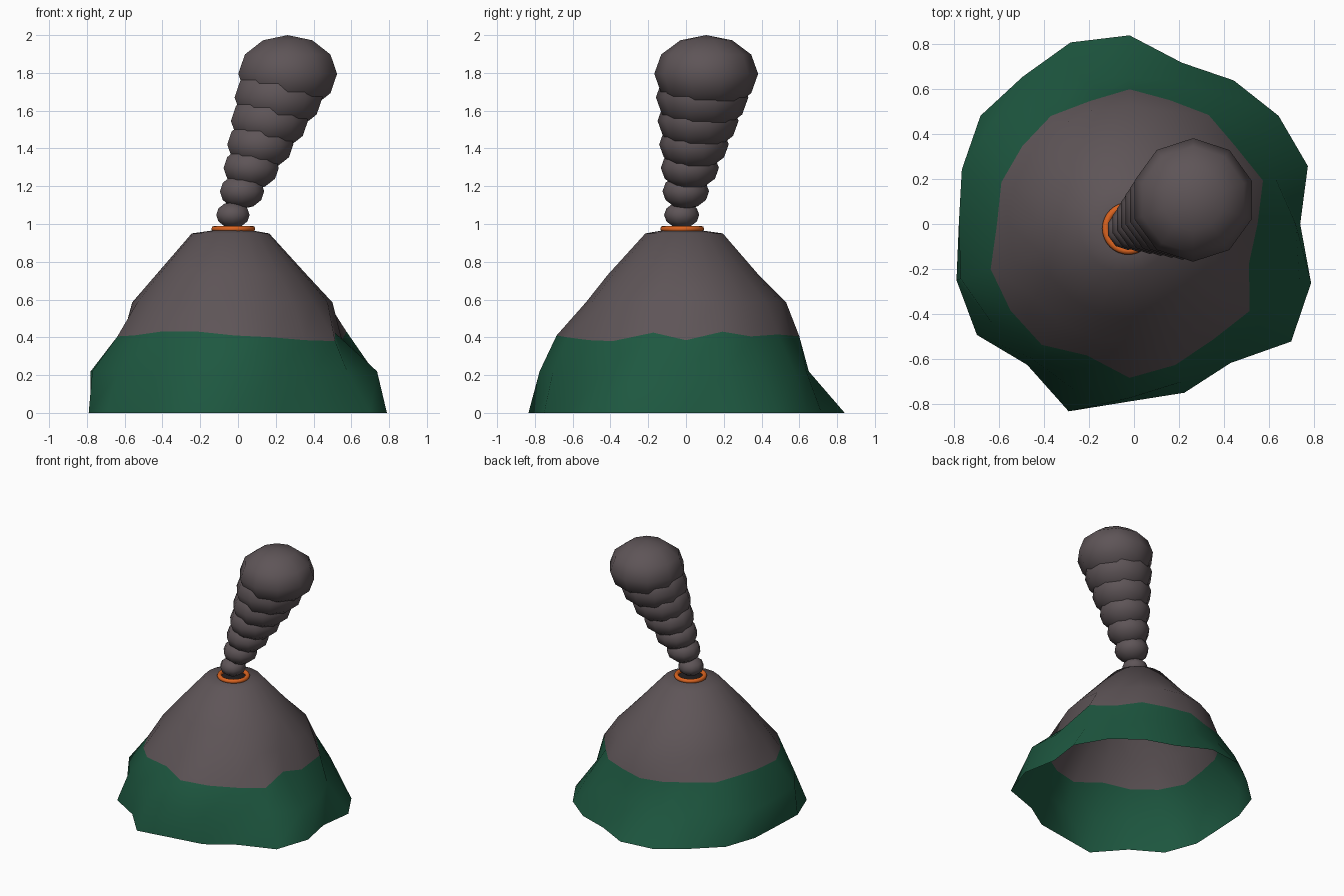
import bpy, bmesh, math
from mathutils import Matrix

if "Cube" in bpy.data.objects:
    bpy.data.objects.remove(bpy.data.objects["Cube"])

def material(name, rgb):
    m = bpy.data.materials.new(name)
    m.diffuse_color = (*rgb, 1)
    m.use_nodes = True
    m.node_tree.nodes["Principled BSDF"].inputs["Base Color"].default_value = m.diffuse_color
    return m

ROCK = material("ash grey", (0.112, 0.090, 0.096))
GREEN = material("forest green", (0.0125, 0.096, 0.051))
LAVA = material("lava orange", (0.70, 0.125, 0.014))

def finish(name, bm, mats, angle=60):
    me = bpy.data.meshes.new(name)
    bm.to_mesh(me)
    bm.free()
    ob = bpy.data.objects.new(name, me)
    bpy.context.collection.objects.link(ob)
    for m in mats:
        me.materials.append(m)
    bpy.ops.object.select_all(action='DESELECT')
    bpy.context.view_layer.objects.active = ob
    ob.select_set(True)
    bpy.ops.object.shade_smooth_by_angle(angle=math.radians(angle))
    return ob

# mountain: irregular 20-sided rings, open underneath and at the vent
N = 20
CX, CY = -0.02, 0.0
base = [.76, .835, .82, .79, .755, .84, .85, .81, .82, .785,
        .76, .81, .84, .775, .877, .79, .79, .765, .89, .85]
skirt = [.74, .68, .70, .71, .67, .65, .68, .72, .76, .785,
         .76, .79, .755, .74, .78, .775, .74, .71, .74, .795]
tree = [.57, .625, .585, .60, .58, .60, .575, .595, .59, .60,
        .59, .65, .655, .665, .615, .685, .66, .635, .66, .56]
tree_z = [.385, .43, .405, .415, .41, .405, .40, .42, .40, .42,
          .40, .405, .41, .43, .43, .41, .40, .385, .38, .425]
rings = [(base, [0] * N), (skirt, [.22] * N), (tree, tree_z)]
# (radius, height, shift towards x, shift towards y)
for r, z, sx, sy in ((.53, .585, -.01, 0), (.40, .73, -.015, -.015),
                     (.205, .95, -.02, -.01), (.11, .965, -.01, -.02)):
    radii = []
    for i in range(N):
        a = math.tau * i / N
        radii.append(r + sx * math.cos(a) + sy * math.sin(a))
    rings.append((radii, [z] * N))

bm = bmesh.new()
rows = []
for radii, zs in rings:
    rows.append([bm.verts.new((CX + radii[i] * math.cos(math.tau * i / N),
                               CY + radii[i] * math.sin(math.tau * i / N), zs[i]))
                 for i in range(N)])
for k in range(len(rows) - 1):
    for i in range(N):
        j = (i + 1) % N
        f = bm.faces.new((rows[k][i], rows[k][j], rows[k + 1][j], rows[k + 1][i]))
        f.material_index = 1 if k < 2 else 0   # green below the tree line
finish("mountain", bm, [ROCK, GREEN])

# glowing lava ring around the vent
bpy.ops.mesh.primitive_torus_add(major_radius=.1, minor_radius=.0165, major_segments=32,
                                 minor_segments=8, location=(-.025, -.02, .974))
ring = bpy.context.object
ring.name = "lava_ring"
ring.data.materials.append(LAVA)
bpy.ops.object.shade_smooth_by_angle(angle=math.radians(60))

# smoke plume: seven flattened puffs growing and drifting upward
PUFFS = 7
for n in range(PUFFS):
    t = n / (PUFFS - 1)
    r = .093 + .182 * t
    bm = bmesh.new()
    bmesh.ops.create_uvsphere(bm, u_segments=10, v_segments=6, radius=1)
    bmesh.ops.transform(bm, verts=bm.verts, matrix=Matrix.Translation(
        (-.027 + .29 * t, -.023 + .13 * t, 1.048 + .747 * t))
        @ Matrix.Diagonal((r, r, r * .745, 1)))
    finish(f"smoke_puff_{n + 1}", bm, [ROCK])
